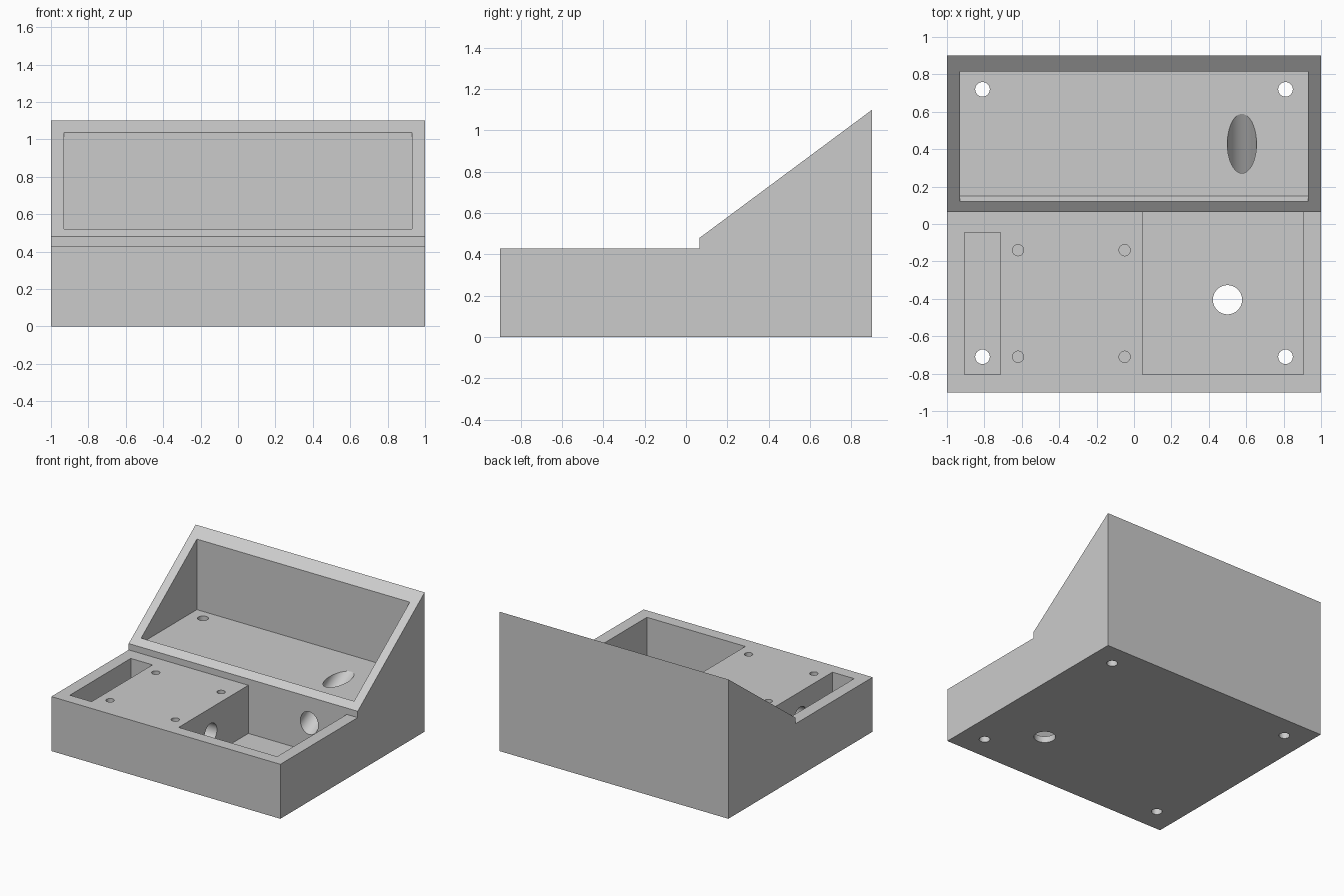
import bpy, bmesh, math
from mathutils import Vector

if "Cube" in bpy.data.objects:
    bpy.data.objects.remove(bpy.data.objects["Cube"], do_unlink=True)

grey = bpy.data.materials.new("plain grey")
grey.use_nodes = True
grey.diffuse_color = (0.6, 0.6, 0.6, 1)
grey.node_tree.nodes["Principled BSDF"].inputs["Base Color"].default_value = (0.6, 0.6, 0.6, 1)


def prism(name, x0, x1, profile):
    """Extrude a side profile of (y, z) points from x0 to x1."""
    bm = bmesh.new()
    face = bm.faces.new([bm.verts.new((x0, y, z)) for y, z in profile])
    out = bmesh.ops.extrude_face_region(bm, geom=[face])
    moved = [v for v in out["geom"] if isinstance(v, bmesh.types.BMVert)]
    bmesh.ops.translate(bm, verts=moved, vec=(x1 - x0, 0, 0))
    bmesh.ops.recalc_face_normals(bm, faces=bm.faces)
    mesh = bpy.data.meshes.new(name)
    bm.to_mesh(mesh)
    bm.free()
    mesh.materials.append(grey)
    obj = bpy.data.objects.new(name, mesh)
    bpy.context.collection.objects.link(obj)
    return obj


def box(name, x0, x1, y0, y1, z0, z1):
    return prism(name, x0, x1, [(y0, z0), (y1, z0), (y1, z1), (y0, z1)])


def rod(name, start, end, radius):
    """Round cutter between two points."""
    a, b = Vector(start), Vector(end)
    bpy.ops.mesh.primitive_cylinder_add(vertices=64, radius=radius, depth=(b - a).length,
                                        location=(a + b) / 2)
    obj = bpy.context.object
    obj.name = name
    obj.rotation_euler = (b - a).to_track_quat("Z", "Y").to_euler()
    obj.data.materials.append(grey)
    return obj


# Body: low deck in front, sloped panel frame behind
DECK, STEP, FLOOR, SHELF = 0.43, 0.065, 0.05, 0.48
body = prism("enclosure_body", -1, 1,
             [(-0.9, 0), (0.9, 0), (0.9, 1.1), (STEP, 0.48), (STEP, DECK), (-0.9, DECK)])

# Sloped cavity, front pocket and side slot
cutters = [
    prism("sloped_cavity", -0.93, 0.93,
          [(0.15, SHELF), (0.815, SHELF), (0.815, 1.3), (0.0, 0.682)]),
    box("front_pocket", 0.045, 0.905, -0.805, STEP, FLOOR, 0.47),
    box("side_slot", -0.905, -0.715, -0.805, -0.045, FLOOR, 0.6),
]

# Cable passages: through the floor, across to the slot, and up into the cavity
cutters.append(rod("floor_hole", (0.5, -0.405, -0.1), (0.5, -0.405, 0.2), 0.078))
cutters.append(rod("cross_passage", (-0.8, -0.405, 0.23), (0.2, -0.405, 0.23), 0.078))
rise = math.tan(math.radians(29.5))
cutters.append(rod("inclined_passage", (0.577, -0.1, 0.48 - 0.53 * rise),
                   (0.577, 0.75, 0.48 + 0.32 * rise), 0.078))

# Corner screw holes through the base
for x in (-0.81, 0.81):
    for y in (-0.71, 0.72):
        cutters.append(rod("corner_hole", (x, y, -0.1), (x, y, 0.1 if y < 0 else 0.6), 0.039))

# Blind mounting holes in the deck
for x in (-0.62, -0.05):
    for y in (-0.14, -0.71):
        cutters.append(rod("mounting_hole", (x, y, 0.25), (x, y, 0.6), 0.03))

# Cut everything out, one cutter at a time
bpy.ops.object.select_all(action="DESELECT")
bpy.context.view_layer.objects.active = body
body.select_set(True)
for cutter in cutters:
    cutter.hide_render = True
    mod = body.modifiers.new("cut", "BOOLEAN")
    mod.operation = "DIFFERENCE"
    mod.solver = "EXACT"
    mod.object = cutter
    bpy.ops.object.modifier_apply(modifier=mod.name)
for cutter in cutters:
    bpy.data.objects.remove(cutter, do_unlink=True)

bpy.ops.object.shade_smooth_by_angle(angle=math.radians(20))
